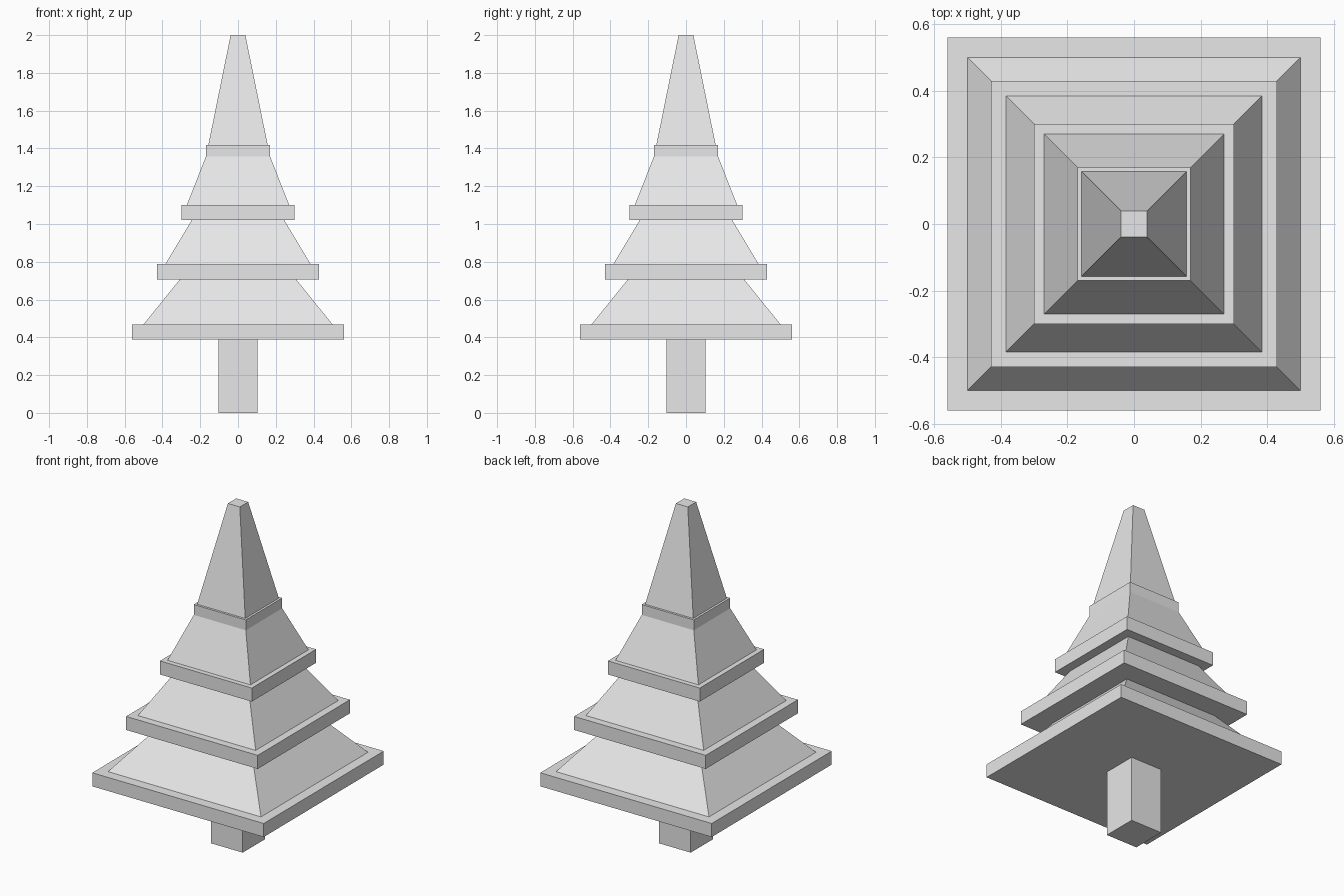
import bpy
import bmesh

cube = bpy.data.objects.get("Cube")
if cube:
    bpy.data.objects.remove(cube, do_unlink=True)

# One plain grey for the whole tree
grey = bpy.data.materials.new("light_grey")
grey.use_nodes = True
grey.diffuse_color = (0.8, 0.8, 0.8, 1)
grey.node_tree.nodes["Principled BSDF"].inputs["Base Color"].default_value = (0.8, 0.8, 0.8, 1)


def square_block(name, z0, z1, half0, half1=None):
    """Square prism, or a square taper when half1 differs from half0."""
    half1 = half0 if half1 is None else half1
    bm = bmesh.new()
    bmesh.ops.create_cube(bm, size=2)
    for v in bm.verts:
        half, z = (half1, z1) if v.co.z > 0 else (half0, z0)
        v.co = (v.co.x * half, v.co.y * half, z)
    mesh = bpy.data.meshes.new(name)
    bm.to_mesh(mesh)
    bm.free()
    mesh.materials.append(grey)
    obj = bpy.data.objects.new(name, mesh)
    bpy.context.collection.objects.link(obj)
    return obj


# Trunk
square_block("trunk", 0, 0.39, 0.103)

# Tiers: name, slab bottom, slab half width, taper base, taper tip, tip height
RIM = 0.08
tiers = [
    ("bottom", 0.389, 0.56, 0.50, 0.305, 0.71),
    ("lower", 0.707, 0.43, 0.385, 0.244, 1.022),
    ("upper", 1.02, 0.30, 0.271, 0.155, 1.395),
    ("top", 1.338, 0.17, 0.157, 0.039, 2.0),
]
for name, z, rim_half, base, tip, tip_z in tiers:
    square_block(name + "_rim", z, z + RIM, rim_half)
    square_block(name + "_branches", z + RIM, tip_z, base, tip)
